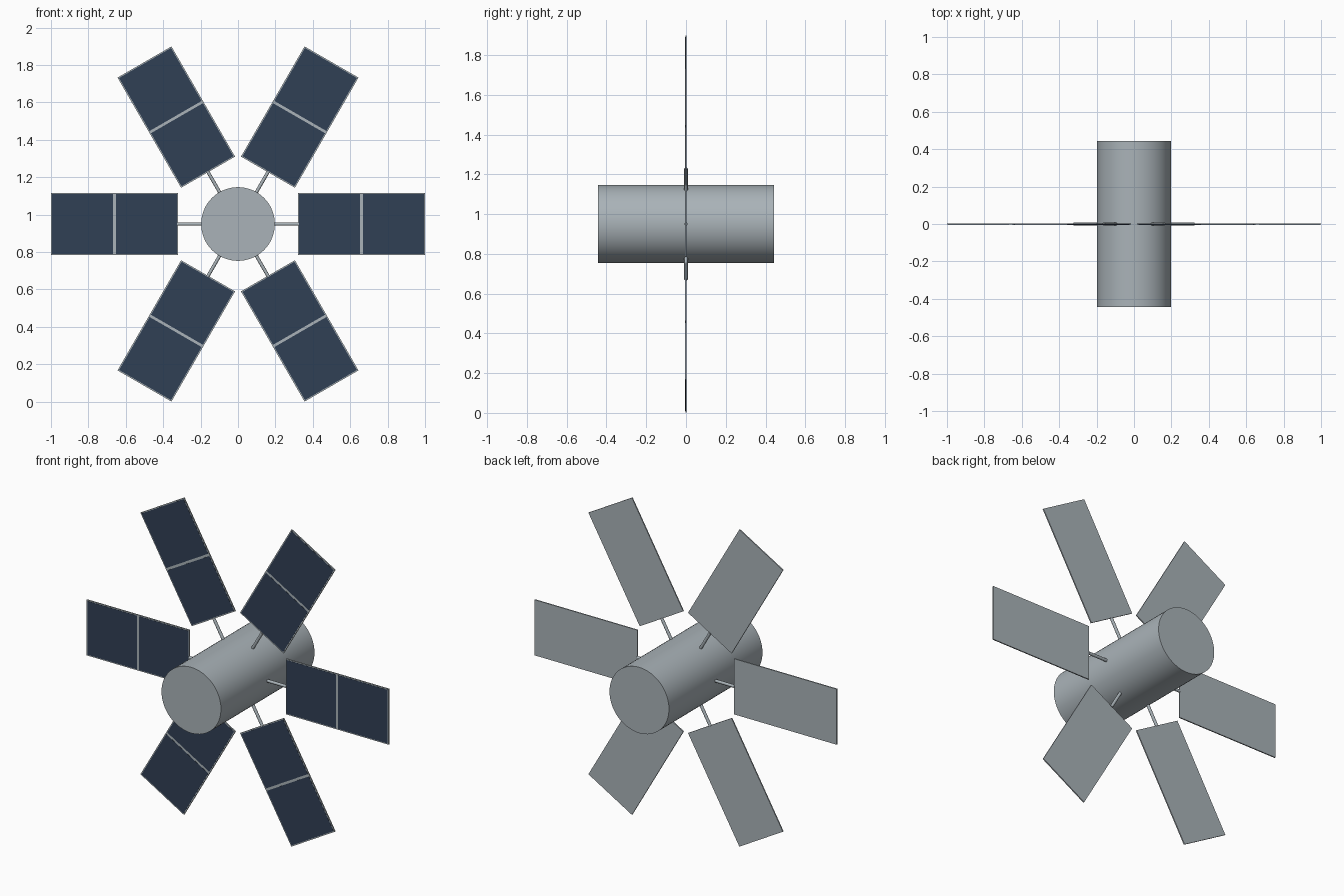
import bpy
from math import pi, radians
from mathutils import Matrix, Vector

cube = bpy.data.objects.get("Cube")
if cube:
    bpy.data.objects.remove(cube, do_unlink=True)

CENTRE = Matrix.Translation((0, 0, 0.95))
HUB_R, HUB_LEN = 0.197, 0.885
PANEL_IN, PANEL_OUT, PANEL_W, PANEL_T = 0.32, 1.0, 0.333, 0.007
BORDER, DIVIDER, CELL_T = 0.006, 0.014, 0.002


def material(name, colour):
    mat = bpy.data.materials.new(name)
    mat.use_nodes = True
    mat.diffuse_color = (*colour, 1)
    mat.node_tree.nodes["Principled BSDF"].inputs["Base Color"].default_value = (*colour, 1)
    return mat


silver = material("silver grey", (0.40, 0.45, 0.48))
navy = material("solar navy", (0.03, 0.05, 0.09))


def finish(name, mat, matrix, smooth=False):
    obj = bpy.context.object
    obj.name = name
    obj.data.materials.append(mat)
    if smooth:
        bpy.ops.object.shade_smooth_by_angle(angle=radians(35))
    obj.matrix_world = matrix
    return obj


def box(name, mat, size, centre, turn):
    bpy.ops.mesh.primitive_cube_add(size=1)
    bpy.context.object.data.transform(Matrix.Diagonal((*size, 1)))
    return finish(name, mat, turn @ Matrix.Translation(Vector(centre)))


def cylinder(name, mat, radius, length, sides, matrix):
    bpy.ops.mesh.primitive_cylinder_add(radius=radius, depth=length, vertices=sides)
    return finish(name, mat, matrix, smooth=True)


# Central drum lying along the front-to-back axis
cylinder("hub", silver, HUB_R, HUB_LEN, 64, CENTRE @ Matrix.Rotation(pi / 2, 4, 'X'))

# Six identical arms, each with a strut, a backing panel and two solar cells
length = PANEL_OUT - PANEL_IN
middle = (PANEL_IN + PANEL_OUT) / 2
cell_len = (length - DIVIDER) / 2 - BORDER
for i in range(6):
    turn = CENTRE @ Matrix.Rotation(i * pi / 3, 4, 'Y')
    start, end = HUB_R - 0.03, PANEL_IN + 0.003
    along = Matrix.Translation(((start + end) / 2, 0, 0)) @ Matrix.Rotation(pi / 2, 4, 'Y')
    cylinder(f"strut_{i + 1}", silver, 0.009, end - start, 12, turn @ along)
    box(f"panel_{i + 1}", silver, (length, PANEL_T, PANEL_W), (middle, 0, 0), turn)
    for side, label in ((-1, "inner"), (1, "outer")):
        x = middle + side * (DIVIDER + cell_len) / 2
        box(f"{label}_cell_{i + 1}", navy, (cell_len, CELL_T, PANEL_W - 2 * BORDER),
            (x, -PANEL_T / 2, 0), turn)
